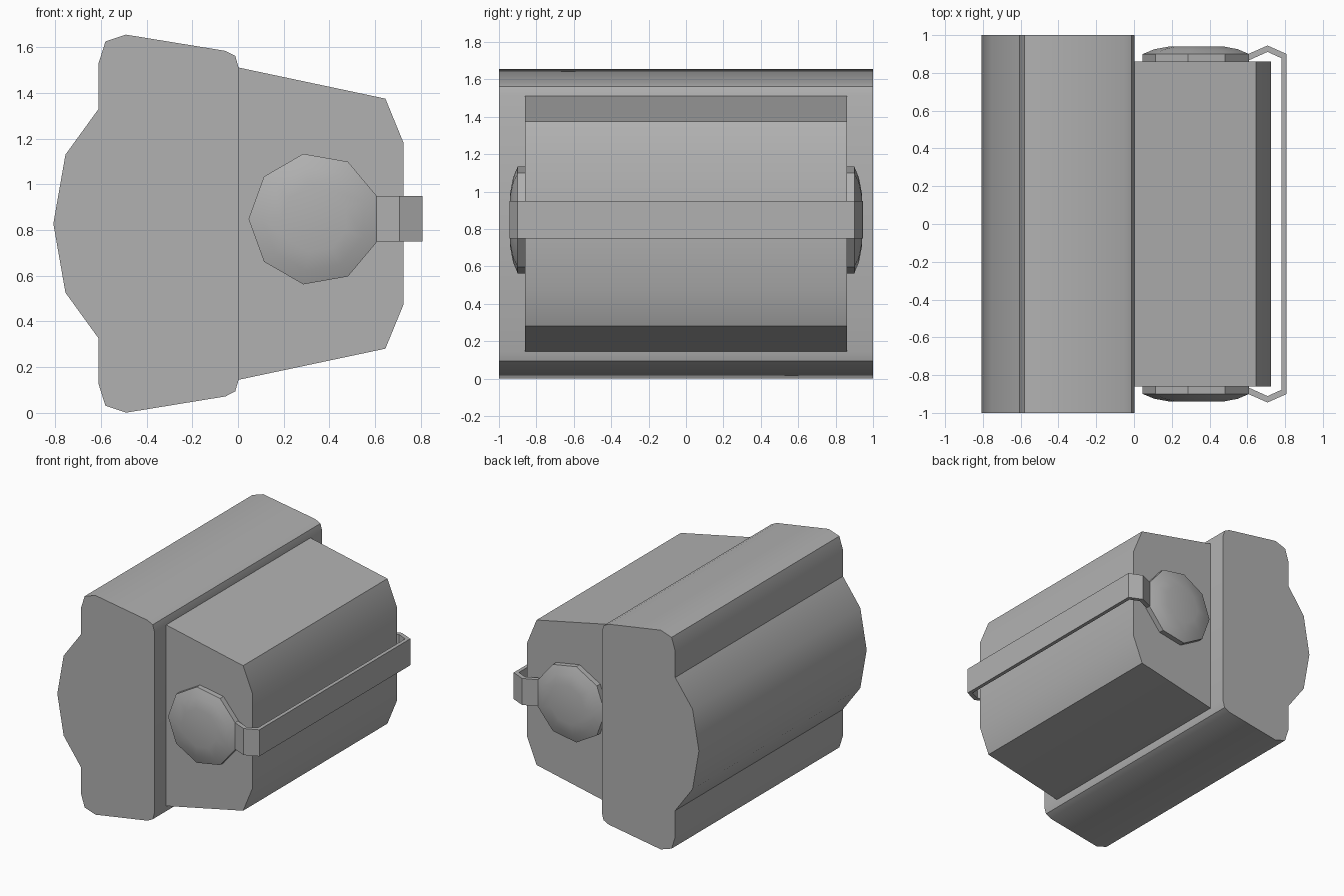
import bpy, bmesh
from math import cos, sin, pi, radians

if "Cube" in bpy.data.objects:
    bpy.data.objects.remove(bpy.data.objects["Cube"])

MID = 0.828  # height of the horizontal symmetry plane
grey = bpy.data.materials.new("dark_grey")
grey.diffuse_color = (0.44, 0.44, 0.44, 1)
grey.use_nodes = True
grey.node_tree.nodes["Principled BSDF"].inputs["Base Color"].default_value = grey.diffuse_color


def finish(name, bm, angle=35):
    bmesh.ops.recalc_face_normals(bm, faces=bm.faces)
    mesh = bpy.data.meshes.new(name)
    bm.to_mesh(mesh)
    bm.free()
    mesh.materials.append(grey)
    ob = bpy.data.objects.new(name, mesh)
    bpy.context.collection.objects.link(ob)
    bpy.ops.object.select_all(action='DESELECT')
    ob.select_set(True)
    bpy.context.view_layer.objects.active = ob
    bpy.ops.object.shade_smooth_by_angle(angle=radians(angle))
    return ob


def loft(name, rings):
    """Join equal-length point rings with quads and cap both ends."""
    bm = bmesh.new()
    vs = [[bm.verts.new(p) for p in ring] for ring in rings]
    n = len(vs[0])
    for a, b in zip(vs, vs[1:]):
        for i in range(n):
            j = (i + 1) % n
            bm.faces.new((a[i], a[j], b[j], b[i]))
    bm.faces.new(vs[0])
    bm.faces.new(vs[-1])
    return finish(name, bm)


def extrude_xz(name, profile, half):
    return loft(name, [[(x, y, z) for x, z in profile] for y in (-half, half)])


def mirror_z(upper):
    """Close a profile by reflecting its upper half below the middle."""
    return upper + [(x, 2 * MID - z) for x, z in reversed(upper) if z > MID + 0.01]


# Rear housing with the rounded back bulge
extrude_xz("rear_housing", mirror_z([
    (-0.808, MID), (-0.755, 1.13), (-0.61, 1.33), (-0.61, 1.53), (-0.58, 1.625),
    (-0.49, 1.655), (-0.055, 1.584), (-0.012, 1.562), (0.003, 1.51)]), 1.0)

# Tapered front block
extrude_xz("front_block", mirror_z([
    (-0.05, 1.52), (0.003, 1.511), (0.645, 1.375), (0.725, 1.18)]), 0.86)

# Nine-sided domed pivots on both ends
for side, label in ((-1, "front"), (1, "back")):
    rings = []
    for r, y in ((0.29, 0.85), (0.29, 0.90), (0.228, 0.925), (0.147, 0.94)):
        rings.append([(0.336 + r * cos(pi + 2 * pi * i / 9), side * y,
                       0.848 + r * sin(pi + 2 * pi * i / 9)) for i in range(9)])
    loft(label + "_pivot_cap", rings)

# Handle strap wrapping from one pivot to the other
outer = [(0.605, 0.90), (0.707, 0.945), (0.808, 0.90)]
inner = [(0.605, 0.865), (0.707, 0.911), (0.78, 0.878)]
sections = [(o, i, s) for s, order in ((1, 1), (-1, -1))
            for o, i in list(zip(outer, inner))[::order]]
loft("handle_strap", [
    [(o[0], s * o[1], 0.75), (o[0], s * o[1], 0.95),
     (i[0], s * i[1], 0.95), (i[0], s * i[1], 0.75)] for o, i, s in sections])
